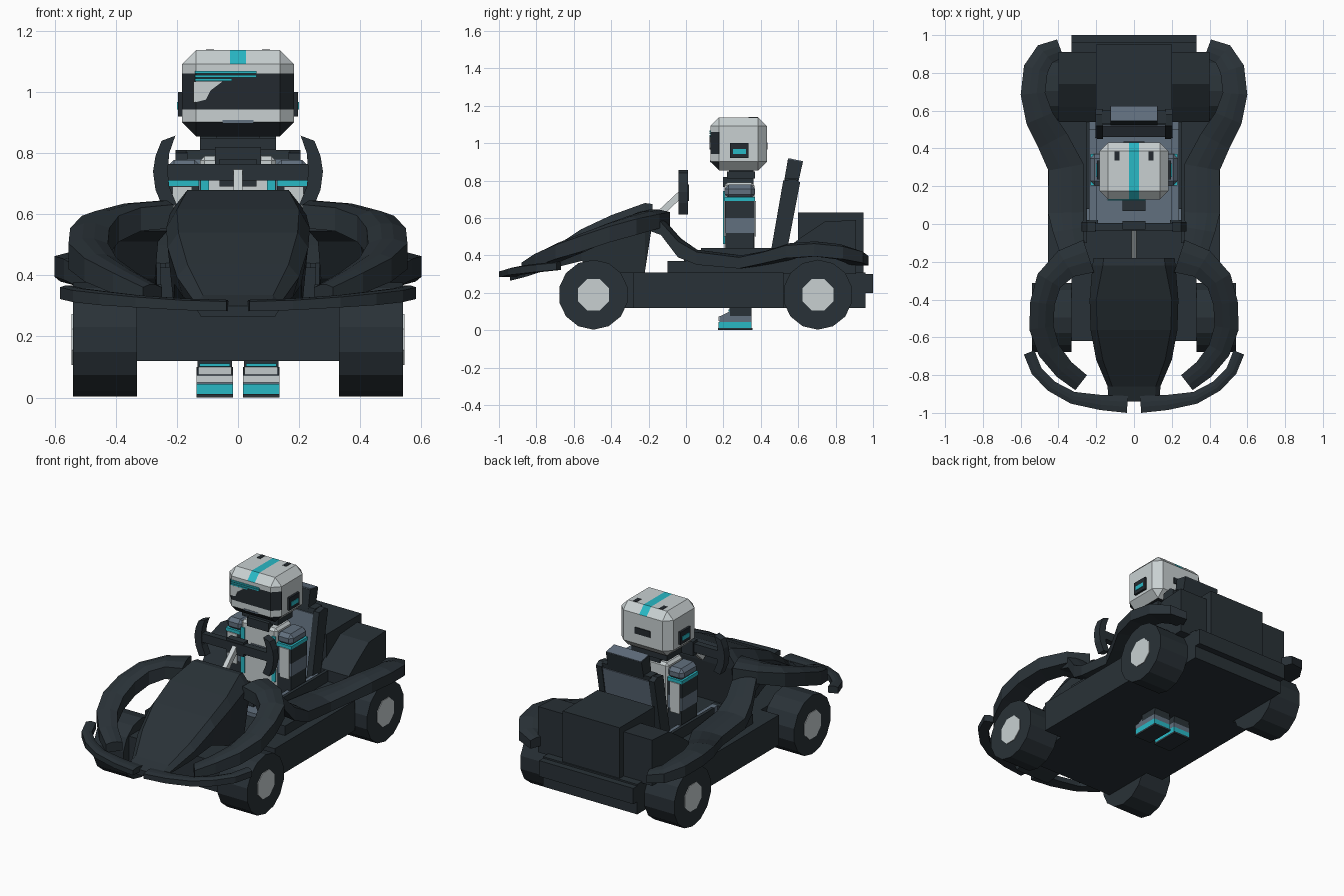
import bpy, bmesh, math
from mathutils import Vector, Matrix

if "Cube" in bpy.data.objects:
    bpy.data.objects.remove(bpy.data.objects["Cube"], do_unlink=True)


def material(name, rgb):
    m = bpy.data.materials.new(name)
    m.use_nodes = True
    m.diffuse_color = (*rgb, 1)
    m.node_tree.nodes["Principled BSDF"].inputs["Base Color"].default_value = (*rgb, 1)
    return m


DARK = material("dark_slate", (0.022, 0.031, 0.038))
BLACK = material("near_black", (0.017, 0.023, 0.029))
SLATE = material("blue_grey", (0.12, 0.16, 0.21))
LIGHT = material("light_grey", (0.58, 0.63, 0.64))
TEAL = material("teal", (0.022, 0.48, 0.56))


def finish(name, bm, mats, mirror=False):
    bmesh.ops.recalc_face_normals(bm, faces=bm.faces)
    me = bpy.data.meshes.new(name)
    bm.to_mesh(me)
    bm.free()
    ob = bpy.data.objects.new(name, me)
    bpy.context.collection.objects.link(ob)
    for m in mats if isinstance(mats, list) else [mats]:
        me.materials.append(m)
    if mirror:
        ob.modifiers.new("Mirror", "MIRROR").use_mirror_merge = False
    return ob


def box_bm(lo, hi, bevel=0):
    lo, hi = Vector(lo), Vector(hi)
    bm = bmesh.new()
    bmesh.ops.create_cube(bm, size=1, matrix=Matrix.Translation((lo + hi) / 2)
                          @ Matrix.Diagonal((*(hi - lo), 1)))
    if bevel:
        bmesh.ops.bevel(bm, geom=bm.edges[:], offset=bevel, segments=1,
                        affect='EDGES', profile=0.5)
    return bm


def box(name, lo, hi, mat, mirror=False, bevel=0):
    return finish(name, box_bm(lo, hi, bevel), mat, mirror)


def loft(name, rings, mat, mirror=False):
    bm = bmesh.new()
    vs = [[bm.verts.new(p) for p in r] for r in rings]
    n = len(rings[0])
    for a, b in zip(vs, vs[1:]):
        for i in range(n):
            j = (i + 1) % n
            bm.faces.new((a[i], a[j], b[j], b[i]))
    bm.faces.new(vs[0][::-1])
    bm.faces.new(vs[-1])
    return finish(name, bm, mat, mirror)


def sweep(name, path, mat, mirror=True):
    """Bar along points (x, y, z, width, height), kept level across."""
    rings = []
    for i, (x, y, z, w, h) in enumerate(path):
        a, b = path[max(i - 1, 0)], path[min(i + 1, len(path) - 1)]
        side = Vector((a[1] - b[1], b[0] - a[0], 0)).normalized() * w / 2
        up, c = Vector((0, 0, h / 2)), Vector((x, y, z))
        rings.append([c - side - up, c + side - up, c + side + up * 0.7, c + side * 0.3 + up,
                      c - side * 0.3 + up, c - side + up * 0.7])
    return loft(name, rings, mat, mirror)


def side_profile(name, pts, x0, x1, mat, mirror=False):
    return loft(name, [[(x, y, z) for y, z in pts] for x in (x0, x1)], mat, mirror)


# Chassis
box("chassis_core", (-0.33, -0.62, 0.12), (0.33, 0.96, 0.31), DARK)
box("chassis_side", (0.32, -0.28, 0.12), (0.455, 0.52, 0.31), DARK, True)
box("rear_bumper", (-0.33, 0.94, 0.2), (0.33, 1.0, 0.3), DARK)
box("engine_box", (-0.2, 0.6, 0.3), (0.2, 0.95, 0.63), DARK)
side_profile("rear_body", [(0.54, 0.30), (0.54, 0.44), (0.62, 0.5), (0.74, 0.58),
                           (0.91, 0.59), (0.91, 0.30)], 0.19, 0.40, DARK, True)

# Wheels with octagonal hubs
for pos, y in (("front", -0.495), ("rear", 0.705)):
    for part, n, r, x0, x1, mat in (("wheel", 14, 0.187, 0.33, 0.54, DARK),
                                    ("hub", 8, 0.09, 0.50, 0.544, LIGHT)):
        ring = [(y + r * math.cos((i + 0.5) * math.tau / n),
                 0.19 + r * math.sin((i + 0.5) * math.tau / n)) for i in range(n)]
        side_profile(f"{pos}_{part}", ring, x0, x1, mat, True)

# Sloping nose with chamfered flanks
nose = []
for y, top, wt, wide, drop, bot in ((-0.18, 0.675, 0.16, 0.215, 0.07, 0.57), (-0.22, 0.68, 0.165, 0.22, 0.07, 0.31),
                                    (-0.40, 0.615, 0.20, 0.235, 0.06, 0.31), (-0.56, 0.54, 0.195, 0.23, 0.05, 0.37),
                                    (-0.72, 0.435, 0.165, 0.20, 0.04, 0.33), (-0.86, 0.335, 0.115, 0.14, 0.025, 0.285),
                                    (-0.94, 0.30, 0.11, 0.135, 0.012, 0.265)):
    nose.append([(-wide * 0.9, y, bot), (-wide, y, top - drop), (-wt, y, top),
                 (wt, y, top), (wide, y, top - drop), (wide * 0.9, y, bot)])
loft("nose", nose, DARK)

# Looping guards, side rails and front bumper
sweep("front_guard", [(0.24, -0.17, 0.60, 0.18, 0.09), (0.36, -0.21, 0.59, 0.16, 0.09), (0.45, -0.30, 0.56, 0.14, 0.10),
                      (0.485, -0.42, 0.52, 0.13, 0.10), (0.49, -0.55, 0.47, 0.13, 0.10), (0.45, -0.67, 0.425, 0.12, 0.09),
                      (0.37, -0.77, 0.38, 0.11, 0.08), (0.28, -0.84, 0.34, 0.10, 0.06)], DARK)
sweep("side_rail", [(0.31, -0.22, 0.59, 0.16, 0.09), (0.33, -0.12, 0.55, 0.14, 0.08), (0.35, -0.03, 0.44, 0.16, 0.10),
                    (0.36, 0.06, 0.39, 0.19, 0.08), (0.36, 0.30, 0.365, 0.19, 0.07), (0.43, 0.44, 0.39, 0.17, 0.07),
                    (0.50, 0.56, 0.425, 0.15, 0.08), (0.535, 0.69, 0.435, 0.13, 0.08), (0.52, 0.82, 0.42, 0.13, 0.08),
                    (0.47, 0.90, 0.395, 0.12, 0.07), (0.39, 0.93, 0.375, 0.10, 0.06)], DARK)
sweep("front_bumper", [(0.555, -0.68, 0.345, 0.06, 0.045), (0.515, -0.78, 0.335, 0.06, 0.045),
                       (0.435, -0.86, 0.325, 0.06, 0.045), (0.325, -0.92, 0.315, 0.065, 0.04),
                       (0.175, -0.945, 0.305, 0.08, 0.038), (0.035, -0.955, 0.302, 0.09, 0.036)], DARK)

# Cockpit tub
box("side_pod", (0.25, -0.1, 0.30), (0.40, 0.56, 0.37), DARK, True)
box("tub_floor", (-0.25, 0.0, 0.30), (0.25, 0.55, 0.335), SLATE)
box("tub_wall", (0.235, 0.08, 0.31), (0.255, 0.58, 0.44), DARK, True)
box("tub_trim", (0.195, 0.02, 0.31), (0.235, 0.5, 0.425), SLATE, True)
box("tub_front", (0.19, -0.01, 0.31), (0.255, 0.02, 0.425), DARK, True)
box("pedal_block", (-0.06, 0.07, 0.33), (0.06, 0.14, 0.39), DARK)

# Seat: dark frame with blue-grey pads front and back
side_profile("seat_frame", [(0.47, 0.40), (0.53, 0.40), (0.60, 0.81), (0.53, 0.81)], -0.17, 0.17, DARK)
side_profile("seat_bolster", [(0.45, 0.40), (0.535, 0.40), (0.61, 0.79), (0.58, 0.81), (0.52, 0.80)],
             0.165, 0.205, DARK, True)
side_profile("seat_front_pad", [(0.461, 0.40), (0.471, 0.40), (0.529, 0.78), (0.519, 0.78)], -0.165, 0.165, SLATE)
side_profile("seat_rear_pad", [(0.53, 0.42), (0.538, 0.42), (0.602, 0.78), (0.594, 0.78)], -0.164, 0.164, SLATE)
side_profile("headrest", [(0.525, 0.80), (0.60, 0.79), (0.625, 0.90), (0.545, 0.915)], -0.125, 0.125, DARK)
side_profile("headrest_cap", [(0.547, 0.912), (0.624, 0.897), (0.625, 0.904), (0.548, 0.92)], -0.122, 0.122, SLATE)

# Steering column and yoke
side_profile("steering_column", [(-0.18, 0.61), (-0.15, 0.59), (0.0, 0.73), (-0.02, 0.76)], -0.014, 0.014, LIGHT)
box("yoke_bar", (-0.235, -0.035, 0.71), (0.235, 0.005, 0.765), DARK)
box("yoke_hub", (-0.06, -0.03, 0.69), (0.06, 0.015, 0.78), DARK)
grip = [(0.205, 0.857, 0.25, 0.84), (0.225, 0.80, 0.27, 0.79), (0.23, 0.74, 0.278, 0.74),
        (0.225, 0.69, 0.27, 0.68), (0.20, 0.63, 0.245, 0.62)]
loft("yoke_grip", [[(a, -0.04, b), (c, -0.04, d), (c, 0.01, d), (a, 0.01, b)] for a, b, c, d in grip], DARK, True)

# Driver's boots and legs
for name, y0, y1, z0, z1, mat in (("boot_sole", 0.17, 0.355, 0.0, 0.012, DARK), ("boot_base", 0.175, 0.35, 0.012, 0.045, TEAL),
                                  ("boot_toe", 0.18, 0.35, 0.045, 0.075, SLATE), ("boot_upper", 0.235, 0.35, 0.075, 0.10, DARK),
                                  ("boot_cap", 0.174, 0.181, 0.05, 0.073, LIGHT)):
    box(name, (0.016, y0, z0), (0.136, y1, z1), mat, True)
side_profile("boot_instep", [(0.185, 0.074), (0.235, 0.098), (0.235, 0.07)], 0.02, 0.132, SLATE, True)
side_profile("boot_tongue", [(0.182, 0.075), (0.233, 0.101), (0.235, 0.098), (0.184, 0.072)], 0.022, 0.13, LIGHT, True)
box("ankle_band", (0.026, 0.227, 0.101), (0.126, 0.235, 0.111), TEAL, True)
box("leg", (0.02, 0.232, 0.10), (0.132, 0.35, 0.44), DARK, True)

# Torso, arms and neck
box("torso", (-0.125, 0.205, 0.40), (0.125, 0.365, 0.79), LIGHT, bevel=0.015)
box("torso_stripe", (0.095, 0.199, 0.46), (0.122, 0.208, 0.745), TEAL, True)
box("torso_panel", (-0.05, 0.199, 0.60), (0.05, 0.208, 0.66), SLATE)
box("shoulder", (0.12, 0.205, 0.705), (0.232, 0.37, 0.778), SLATE, True, 0.022)
for name, z0, z1, mat, d in (("arm_band", 0.692, 0.712, TEAL, 0.003), ("upper_arm", 0.60, 0.692, DARK, 0),
                             ("forearm", 0.52, 0.60, SLATE, 0), ("glove", 0.38, 0.52, DARK, -0.004)):
    box(name, (0.128, 0.208 - d, z0), (0.228 + d, 0.367 + d, z1), mat, True)
for side, y in (("front", 0.202), ("rear", 0.365)):
    box(f"arm_patch_{side}", (0.15, y, 0.50), (0.215, y + 0.008, 0.69), LIGHT, True)
box("neck", (-0.07, 0.23, 0.77), (0.07, 0.36, 0.87), DARK)
box("collar", (-0.125, 0.22, 0.81), (0.125, 0.37, 0.85), DARK)
box("collar_front", (-0.075, 0.198, 0.765), (0.075, 0.24, 0.82), DARK)

# Helmet: cut along the visor, chin and crown stripe, then coloured by region
bm = box_bm((-0.183, 0.13, 0.855), (0.183, 0.432, 1.137), 0.046)
for axis, v in ((2, 0.942), (2, 1.06), (1, 0.178), (0, 0.026), (0, -0.026)):
    co, no = Vector((0, 0, 0)), Vector((0, 0, 0))
    co[axis], no[axis] = v, 1
    bmesh.ops.bisect_plane(bm, geom=bm.verts[:] + bm.edges[:] + bm.faces[:], plane_co=co, plane_no=no)
for f in bm.faces:
    c = f.calc_center_median()
    if 0.942 < c.z < 1.06 and c.y < 0.178:
        f.material_index = 1
    elif c.z < 0.9 and (c.y < 0.17 or c.z < 0.858):
        f.material_index = 1
    elif abs(c.x) < 0.026 and c.z > 1.092:
        f.material_index = 2
finish("helmet", bm, [LIGHT, BLACK, TEAL])

# Helmet details
loft("visor_glint", [[(-0.145, y, 0.965), (-0.105, y, 0.975), (-0.09, y, 1.005), (-0.05, y, 1.035), (-0.145, y, 1.035)]
                     for y in (0.126, 0.131)], LIGHT)
for i, (x1, z) in enumerate(((0.06, 1.064), (0.06, 1.052), (-0.02, 1.04))):
    box(f"visor_line_{i + 1}", (-0.14, 0.125, z - 0.004), (x1, 0.131, z + 0.004), TEAL)
box("chin_vent", (-0.05, 0.127, 0.897), (0.05, 0.131, 0.908), SLATE)
box("ear_pod", (0.18, 0.235, 0.92), (0.197, 0.335, 1.0), BLACK, True)
box("ear_light", (0.195, 0.25, 0.942), (0.2, 0.32, 0.968), TEAL, True)
box("crown_vent", (0.078, 0.335, 1.134), (0.104, 0.385, 1.139), BLACK, True)
box("rear_vent", (-0.055, 0.43, 0.965), (0.055, 0.437, 1.005), BLACK)
